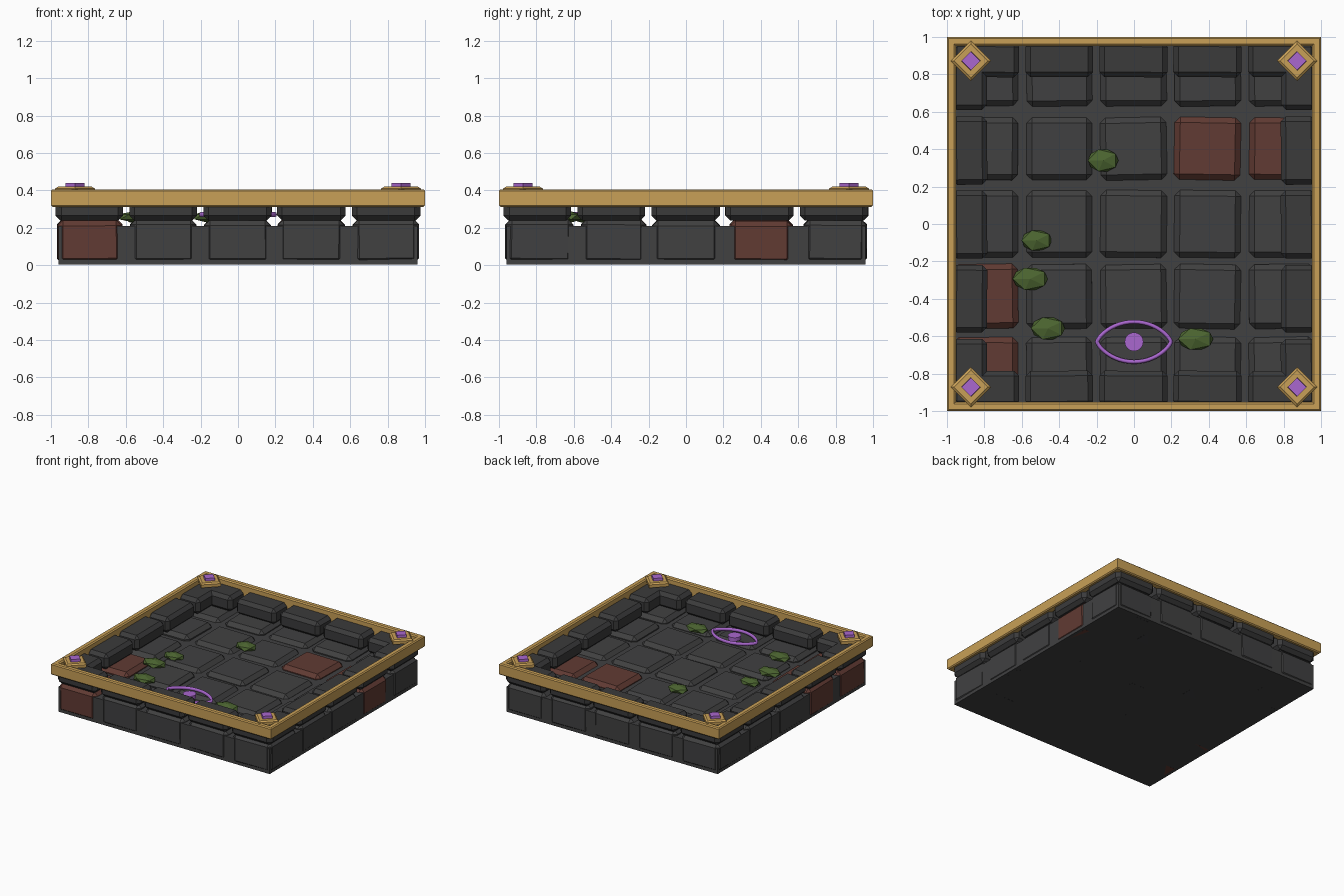
import bpy, bmesh, math, random
from mathutils import Matrix, Vector

if "Cube" in bpy.data.objects:
    bpy.data.objects.remove(bpy.data.objects["Cube"])

random.seed(4)


def material(name, rgb):
    m = bpy.data.materials.new(name)
    m.diffuse_color = (*rgb, 1)
    m.use_nodes = True
    m.node_tree.nodes["Principled BSDF"].inputs["Base Color"].default_value = m.diffuse_color
    return m


STONE = material("dark stone", (0.052, 0.052, 0.053))
EDGE_STONE = material("border stone", (0.043, 0.043, 0.044))
BROWN = material("red brown stone", (0.12, 0.043, 0.033))
GOLD = material("gold", (0.58, 0.35, 0.095))
PURPLE = material("purple", (0.40, 0.135, 0.62))
MOSS = material("moss green", (0.072, 0.13, 0.03))


def finish(bm, name, mat):
    bmesh.ops.recalc_face_normals(bm, faces=bm.faces)
    mesh = bpy.data.meshes.new(name)
    bm.to_mesh(mesh)
    bm.free()
    mesh.materials.append(mat)
    ob = bpy.data.objects.new(name, mesh)
    bpy.context.collection.objects.link(ob)
    return ob


def block(name, lo, hi, mat, bevel=0.0, tilt=(0, 0, 0)):
    """Box between two corners, chamfered and slightly rotated."""
    lo, hi = Vector(lo), Vector(hi)
    bm = bmesh.new()
    bmesh.ops.create_cube(bm, size=1)
    bmesh.ops.scale(bm, vec=hi - lo, verts=bm.verts)
    if bevel:
        bmesh.ops.bevel(bm, geom=bm.edges[:], offset=bevel, segments=1,
                        affect='EDGES', profile=0.5)
    ob = finish(bm, name, mat)
    ob.location = (lo + hi) / 2
    ob.rotation_euler = tilt
    return ob


def diamond(name, x, y, z0, z1, r0, r1, mat):
    bm = bmesh.new()
    bmesh.ops.create_cone(bm, cap_ends=True, segments=4, radius1=r0, radius2=r1,
                          depth=z1 - z0,
                          matrix=Matrix.Translation((x, y, (z0 + z1) / 2)))
    # put the points on the x and y axes
    v0 = bm.verts[:][0].co - Vector((x, y, 0))
    turn = -math.atan2(v0.y, v0.x)
    bmesh.ops.rotate(bm, cent=(x, y, 0), matrix=Matrix.Rotation(turn, 3, 'Z'),
                     verts=bm.verts)
    return finish(bm, name, mat)


# Foundation slab
block("foundation", (-0.96, -0.96, 0.005), (0.96, 0.96, 0.21), STONE)

# Floor stones, five by five, a few of them red brown
spans = [(-0.965, -0.62), (-0.575, -0.225), (-0.18, 0.175), (0.215, 0.57), (0.615, 0.965)]
rows = [(-0.965, -0.605), (-0.56, -0.215), (-0.18, 0.18), (0.235, 0.57), (0.63, 0.965)]
brown = {(3, 3), (4, 3), (0, 1), (0, 0)}
for i, (x0, x1) in enumerate(spans):
    for j, (y0, y1) in enumerate(rows):
        t = [random.uniform(-0.02, 0.02) for _ in range(3)]
        top = random.uniform(0.238, 0.25)
        block("floor_stone", (x0, y0, 0.006), (x1, y1, top),
              BROWN if (i, j) in brown else STONE, 0.03,
              (t[0] * 0.4, t[1] * 0.4, t[2]))

# Raised border stones along the four edges
for a0, a1 in spans:
    for s in (-1, 1):
        n, f = sorted((s * 0.785, s * 0.975))
        t = random.uniform(-0.008, 0.008)
        block("border_stone", (a0 - 0.005, n, 0.238), (a1 + 0.005, f, 0.365), EDGE_STONE, 0.027, (0, 0, t))
        block("border_stone", (n, a0 - 0.005, 0.238), (f, a1 + 0.005, 0.365), EDGE_STONE, 0.027, (0, 0, -t))

# Gold frame: chamfered profile swept round a square
profile = [(0.952, 0.312), (0.992, 0.312), (1.0, 0.32), (1.0, 0.397),
           (0.992, 0.405), (0.962, 0.405), (0.952, 0.397)]
bm = bmesh.new()
rings = [[bm.verts.new((sx * r, sy * r, z)) for r, z in profile]
         for sx, sy in ((-1, -1), (1, -1), (1, 1), (-1, 1))]
for k in range(4):
    a, b = rings[k], rings[(k + 1) % 4]
    for p in range(len(profile)):
        q = (p + 1) % len(profile)
        bm.faces.new((a[p], b[p], b[q], a[q]))
finish(bm, "gold_frame", GOLD)

# Corner mounts with gems
for sx in (-1, 1):
    for sy in (-1, 1):
        x, y = sx * 0.872, sy * 0.872
        diamond("corner_mount", x, y, 0.385, 0.41, 0.107, 0.107, GOLD)
        diamond("corner_mount_top", x, y, 0.41, 0.42, 0.107, 0.09, GOLD)
        diamond("corner_gem", x, y, 0.415, 0.441, 0.052, 0.05, PURPLE)

# Moss clumps: x, y, z, half width, half depth
for x, y, z, rx, ry in [(-0.165, 0.34, 0.258, 0.087, 0.065), (-0.52, -0.088, 0.245, 0.087, 0.06),
                        (-0.555, -0.293, 0.258, 0.1, 0.066), (-0.46, -0.558, 0.258, 0.097, 0.066),
                        (0.33, -0.615, 0.258, 0.1, 0.064)]:
    bm = bmesh.new()
    bmesh.ops.create_icosphere(bm, subdivisions=1, radius=1)
    bmesh.ops.rotate(bm, cent=(0, 0, 0), matrix=Matrix.Rotation(math.radians(36), 3, 'Z'), verts=bm.verts)
    bmesh.ops.scale(bm, vec=(rx * 1.05, ry * 1.05, 0.03), verts=bm.verts)
    bmesh.ops.translate(bm, vec=(x, y, z), verts=bm.verts)
    finish(bm, "moss_clump", MOSS)

# Eye outline: tube round a lens shape
N, M, R = 48, 8, 0.011
path = []
for k in range(N):
    t = 2 * math.pi * k / N
    c = math.cos(t)
    path.append(Vector((0.197 * c, -0.63 + math.copysign(0.107, math.sin(t)) *
                        abs(math.sin(t)) ** 1.45, 0.271)))
bm = bmesh.new()
rings = []
for k in range(N):
    d = (path[(k + 1) % N] - path[k - 1]).normalized()
    side = Vector((d.y, -d.x, 0))
    rings.append([bm.verts.new(path[k] + side * R * math.cos(2 * math.pi * m / M)
                               + Vector((0, 0, 1.3 * R * math.sin(2 * math.pi * m / M))))
                  for m in range(M)])
for k in range(N):
    for m in range(M):
        a, b, n = rings[k], rings[(k + 1) % N], (m + 1) % M
        bm.faces.new((a[m], b[m], b[n], a[n])).smooth = True
finish(bm, "eye_outline", PURPLE)

# Eye pupil
bm = bmesh.new()
bmesh.ops.create_cone(bm, cap_ends=True, segments=24, radius1=0.05, radius2=0.05, depth=0.03,
                      matrix=Matrix.Translation((0, -0.63, 0.269)))
finish(bm, "eye_pupil", PURPLE)
